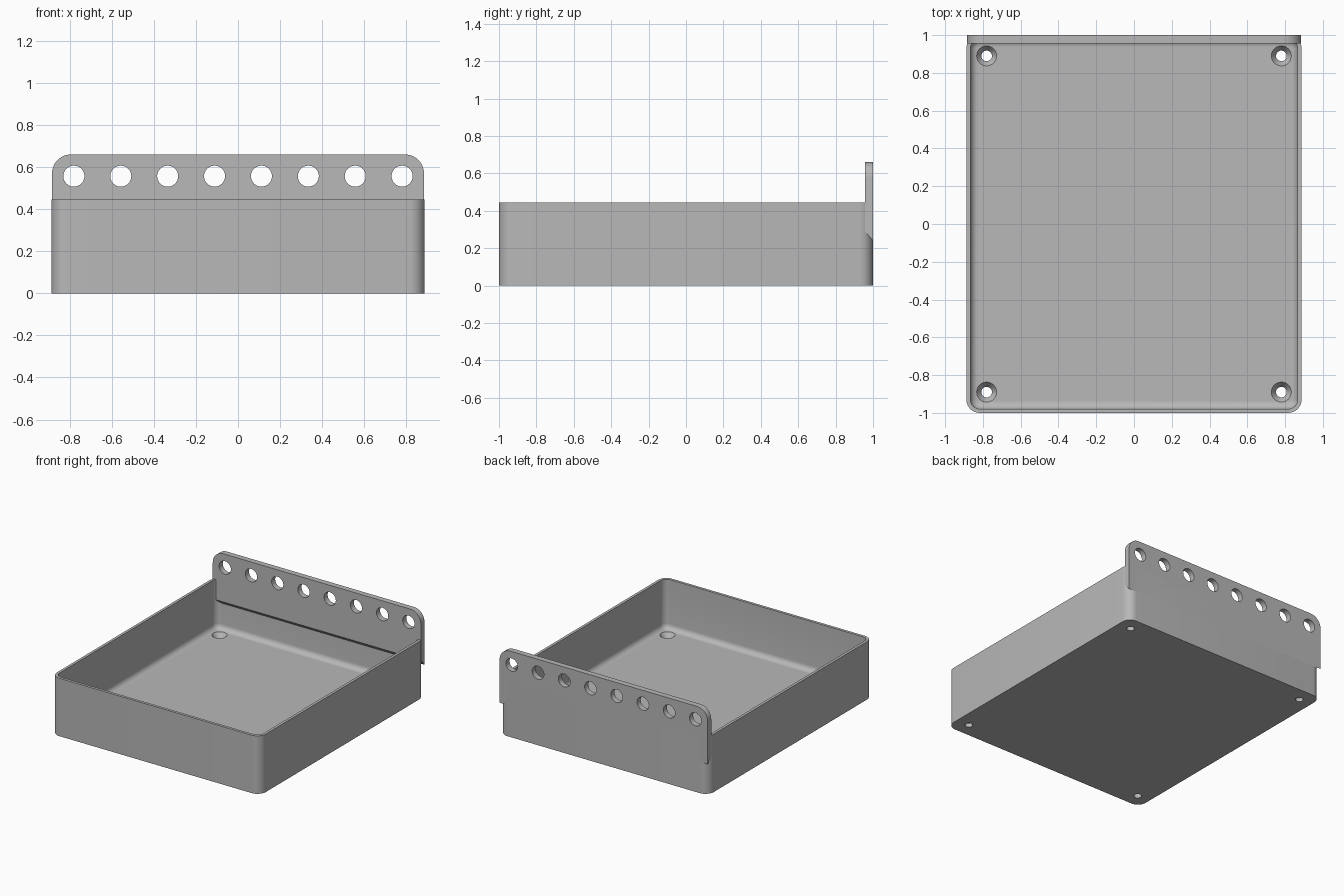
import bpy, bmesh
from math import cos, sin, pi, radians

cube = bpy.data.objects.get("Cube")
if cube:
    bpy.data.objects.remove(cube, do_unlink=True)

HALF_X, HALF_Y, WALL_TOP = 0.887, 1.0, 0.445
WALL, FLOOR, FILLET = 0.021, 0.065, 0.04

grey = bpy.data.materials.new("plain grey")
grey.use_nodes = True
colour = (0.48, 0.48, 0.48, 1)
grey.diffuse_color = colour
grey.node_tree.nodes["Principled BSDF"].inputs["Base Color"].default_value = colour


def make_object(name, bm):
    bmesh.ops.recalc_face_normals(bm, faces=bm.faces)
    mesh = bpy.data.meshes.new(name)
    bm.to_mesh(mesh)
    bm.free()
    mesh.materials.append(grey)
    obj = bpy.data.objects.new(name, mesh)
    bpy.context.collection.objects.link(obj)
    return obj


def rounded_rect(hx, hy, r, steps=8):
    pts = []
    for k, (sx, sy) in enumerate([(1, 1), (-1, 1), (-1, -1), (1, -1)]):
        for i in range(steps + 1):
            a = (k + i / steps) * pi / 2
            pts.append((sx * (hx - r) + r * cos(a), sy * (hy - r) + r * sin(a)))
    return pts


def stack(name, rings):
    """Skin a list of point loops and cap both ends."""
    bm = bmesh.new()
    loops = [[bm.verts.new(p) for p in ring] for ring in rings]
    for a, b in zip(loops, loops[1:]):
        for i in range(len(a)):
            j = (i + 1) % len(a)
            bm.faces.new((a[i], a[j], b[j], b[i]))
    bm.faces.new(loops[0][::-1])
    bm.faces.new(loops[-1])
    return make_object(name, bm)


def circle(r, steps=32):
    return [(r * cos(2 * pi * i / steps), r * sin(2 * pi * i / steps)) for i in range(steps)]


def boolean(obj, other, operation):
    mod = obj.modifiers.new(other.name, "BOOLEAN")
    mod.operation, mod.object, mod.solver = operation, other, "EXACT"
    bpy.context.view_layer.objects.active = obj
    bpy.ops.object.modifier_apply(modifier=mod.name)
    bpy.data.objects.remove(other, do_unlink=True)


# Tray: outer shell, rim, inner wall and curved fillet into the floor
profile = [(0, 0), (0, WALL_TOP), (WALL, WALL_TOP)]
for i in range(7):
    a = i / 6 * pi / 2
    profile.append((WALL + FILLET * (1 - cos(a)), FLOOR + FILLET * (1 - sin(a))))
tray = stack("tray", [
    [(x, y, z) for x, y in rounded_rect(HALF_X - d, HALF_Y - d, 0.07 - d)]
    for d, z in profile])

# Countersunk screw holes in the floor corners
for sx in (-1, 1):
    for sy in (-1, 1):
        rings = [[(sx * 0.78 + x, sy * 0.89 + y, z) for x, y in circle(r)]
                 for r, z in [(0.028, -0.05), (0.028, 0.03), (0.053, FLOOR), (0.053, 0.1)]]
        boolean(tray, stack("screw_hole_cutter", rings), "DIFFERENCE")

# Back panel: rounded top corners, underside sloping down to the back
PX, TOP, R = 0.884, 0.66, 0.09
arc = [(PX - R + R * cos(i / 10 * pi / 2), TOP - R + R * sin(i / 10 * pi / 2)) for i in range(11)]
outline = arc + [(-x, z) for x, z in reversed(arc)]
panel = stack("back_panel", [
    [(x, y, z) for x, z in outline + [(-PX, low), (PX, low)]]
    for y, low in [(0.956, 0.29), (HALF_Y, 0.24)]])

# Row of eight holes through the panel
for i in range(8):
    cx = -0.78 + i * 1.56 / 7
    rings = [[(cx + x, y, 0.557 + z) for x, z in circle(0.05)] for y in (0.9, 1.05)]
    boolean(panel, stack("panel_hole_cutter", rings), "DIFFERENCE")

for obj in (tray, panel):
    bpy.ops.object.select_all(action="DESELECT")
    obj.select_set(True)
    bpy.context.view_layer.objects.active = obj
    bpy.ops.object.shade_smooth_by_angle(angle=radians(30))
